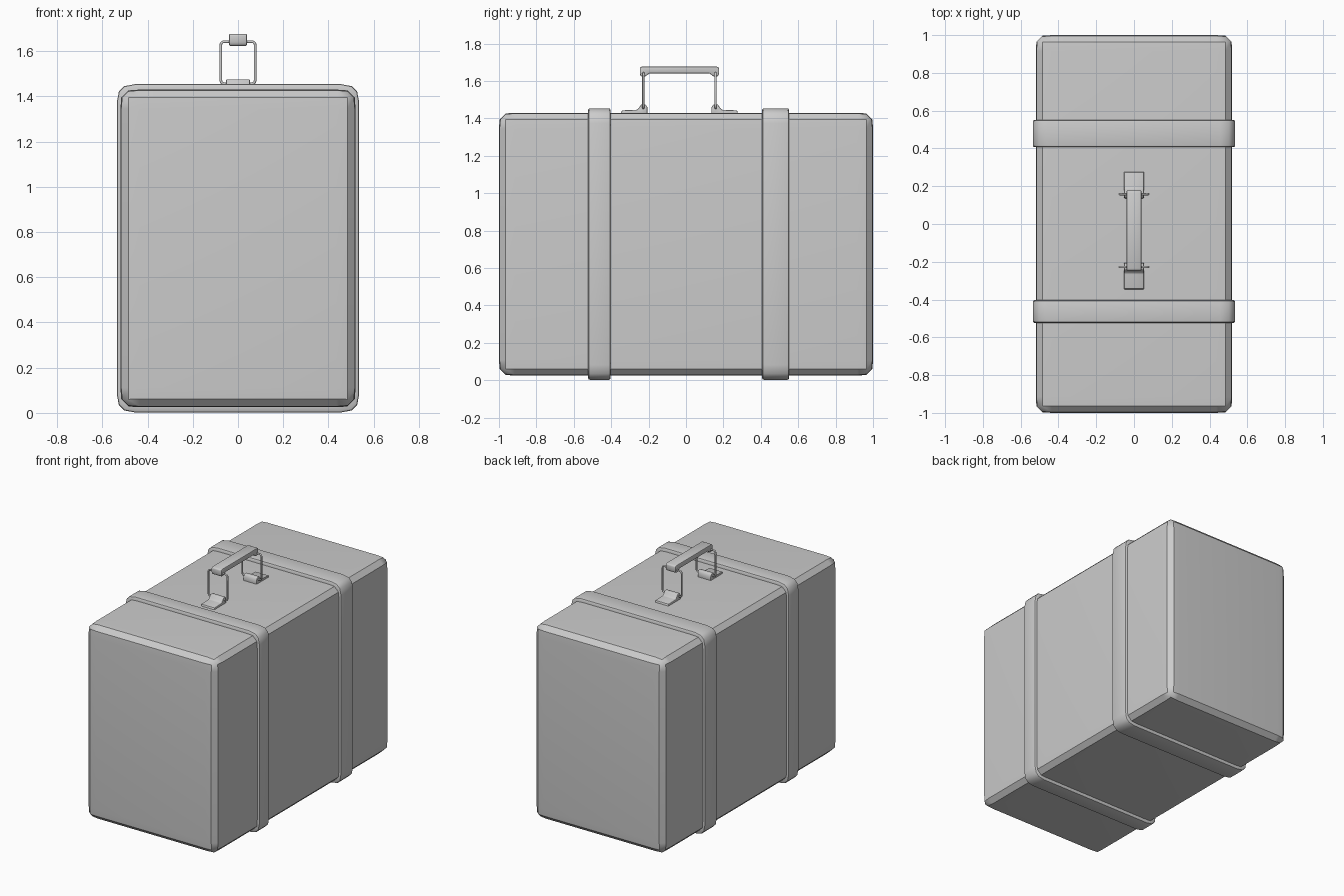
import bpy, bmesh, math

if "Cube" in bpy.data.objects:
    bpy.data.objects.remove(bpy.data.objects["Cube"])

MID = -0.035      # handle centre along y
HINGE = 0.193     # hinge distance from the handle centre


def finish(name, bm, bevel=0.0, segments=2, profile=0.5):
    bmesh.ops.recalc_face_normals(bm, faces=bm.faces)
    me = bpy.data.meshes.new(name)
    bm.to_mesh(me)
    bm.free()
    ob = bpy.data.objects.new(name, me)
    bpy.context.collection.objects.link(ob)
    bpy.ops.object.select_all(action='DESELECT')
    ob.select_set(True)
    bpy.context.view_layer.objects.active = ob
    if bevel:
        m = ob.modifiers.new("bevel", 'BEVEL')
        m.width, m.segments, m.profile = bevel, segments, profile
        m.limit_method = 'ANGLE'
        m.angle_limit = math.radians(35)
        bpy.ops.object.modifier_apply(modifier=m.name)
    bpy.ops.object.shade_smooth_by_angle(angle=math.radians(35))
    return ob


def side_extrusion(name, pts, half_x, bevel):
    """Extrude a (y, z) side profile symmetrically along x."""
    bm = bmesh.new()
    face = bm.faces.new([bm.verts.new((-half_x, y, z)) for y, z in pts])
    out = bmesh.ops.extrude_face_region(bm, geom=[face])
    verts = [g for g in out['geom'] if isinstance(g, bmesh.types.BMVert)]
    bmesh.ops.translate(bm, verts=verts, vec=(2 * half_x, 0, 0))
    return finish(name, bm, bevel)


# Case body: box with squarish rounded edges
bm = bmesh.new()
bmesh.ops.create_cube(bm, size=1)
bmesh.ops.scale(bm, vec=(1.04, 2.0, 1.405), verts=bm.verts)
bmesh.ops.translate(bm, vec=(0, 0, 0.7275), verts=bm.verts)
finish("case_body", bm, 0.085, 3, 0.68)


# Straps: bevelled band swept around the rounded rectangle of the case
def strap(name, y0, y1):
    corner = [(0, .08), (.009, .033), (.033, .009), (.08, 0)]
    section = [(y0, .03), (y0, .008), (y0 + .004, .002), (y0 + .012, 0),
               (y1 - .012, 0), (y1 - .004, .002), (y1, .008), (y1, .03)]
    bm = bmesh.new()
    rings = []
    for y, inset in section:
        w, h = 0.536 - inset, 0.726 - inset
        ring = []
        for sx, sz, order in ((-1, 1, 1), (1, 1, -1), (1, -1, 1), (-1, -1, -1)):
            for dx, dz in corner[::order]:
                ring.append(bm.verts.new((sx * (w - dx), y, 0.728 + sz * (h - dz))))
        rings.append(ring)
    n = len(rings[0])
    for k in range(len(rings)):
        a, b = rings[k], rings[(k + 1) % len(rings)]
        for i in range(n):
            j = (i + 1) % n
            bm.faces.new((a[i], a[j], b[j], b[i]))
    finish(name, bm)


strap("front_strap", -0.523, -0.403)
strap("back_strap", 0.407, 0.551)

# Handle grip: bar with thicker ends
half = [(.16, 1.641), (.185, 1.623), (.207, 1.625), (.212, 1.64), (.212, 1.672), (.2, 1.677)]
pts = [(MID + y, z) for y, z in half] + [(MID - y, z) for y, z in reversed(half)]
side_extrusion("handle_grip", pts, 0.04, 0.006)

# Hinge plates and wire loops at both ends of the handle
foot = [(-.022, 1.42), (-.022, 1.458), (-.012, 1.475), (.012, 1.475),
        (.024, 1.456), (.034, 1.446), (.115, 1.443), (.121, 1.42)]
for side, label in ((-1, "front"), (1, "back")):
    yc = MID + side * HINGE
    side_extrusion(label + "_hinge_plate", [(yc + side * t, z) for t, z in foot], 0.053, 0.005)

    cu = bpy.data.curves.new(label + "_handle_wire", 'CURVE')
    cu.dimensions = '3D'
    cu.bevel_depth = 0.006
    cu.bevel_resolution = 2
    sp = cu.splines.new('POLY')
    w, z0, z1, r = 0.076, 1.456, 1.642, 0.014
    path = []
    for cx, cz, start in ((w - r, z1 - r, 0), (r - w, z1 - r, 90),
                          (r - w, z0 + r, 180), (w - r, z0 + r, 270)):
        for k in range(4):
            a = math.radians(start + 30 * k)
            path.append((cx + r * math.cos(a), yc, cz + r * math.sin(a)))
    sp.points.add(len(path) - 1)
    for p, co in zip(sp.points, path):
        p.co = (*co, 1)
    sp.use_cyclic_u = True
    ob = bpy.data.objects.new(label + "_handle_wire", cu)
    bpy.context.collection.objects.link(ob)
